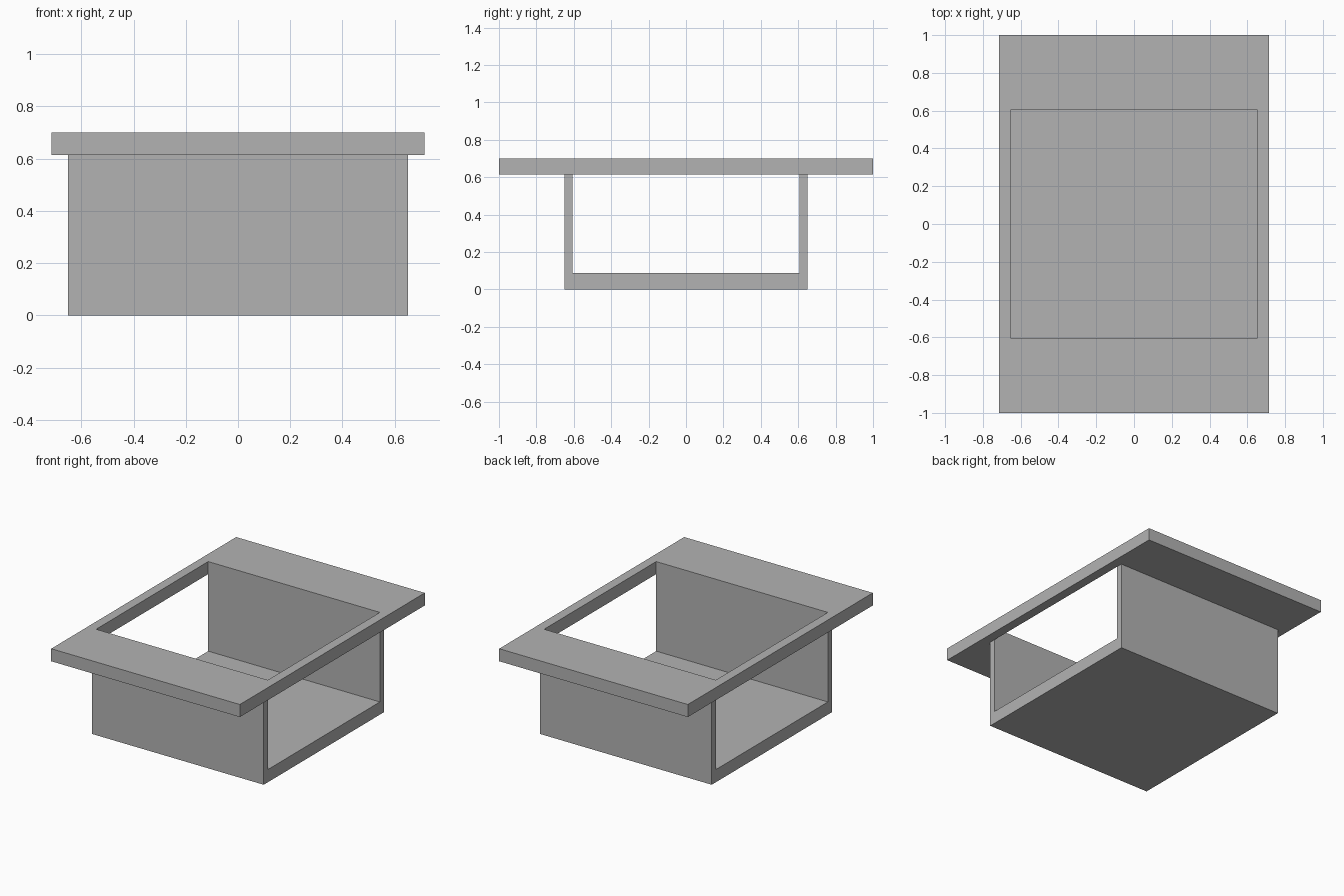
import bpy
import bmesh

cube = bpy.data.objects.get("Cube")
if cube:
    bpy.data.objects.remove(cube, do_unlink=True)

HALF_W, HALF_D = 0.65, 0.65      # trough outside
INNER_D = 0.606                  # inner face of the trough walls
RIM_W, RIM_D = 0.714, 1.0        # rim outside
FLOOR, RIM_Z, TOP = 0.087, 0.614, 0.70

grey = bpy.data.materials.new("plain grey")
grey.use_nodes = True
colour = (0.45, 0.45, 0.45, 1)
grey.diffuse_color = colour
grey.node_tree.nodes["Principled BSDF"].inputs["Base Color"].default_value = colour


def finish(bm, name):
    bmesh.ops.recalc_face_normals(bm, faces=bm.faces[:])
    mesh = bpy.data.meshes.new(name)
    bm.to_mesh(mesh)
    bm.free()
    mesh.materials.append(grey)
    obj = bpy.data.objects.new(name, mesh)
    bpy.context.collection.objects.link(obj)


def extrude(bm, faces, vec):
    geom = bmesh.ops.extrude_face_region(bm, geom=faces)["geom"]
    verts = [g for g in geom if isinstance(g, bmesh.types.BMVert)]
    bmesh.ops.translate(bm, verts=verts, vec=vec)


# U-shaped trough, open at both sides
profile = [(-HALF_D, 0), (HALF_D, 0), (HALF_D, RIM_Z), (INNER_D, RIM_Z),
           (INNER_D, FLOOR), (-INNER_D, FLOOR), (-INNER_D, RIM_Z), (-HALF_D, RIM_Z)]
bm = bmesh.new()
face = bm.faces.new([bm.verts.new((-HALF_W, y, z)) for y, z in profile])
extrude(bm, [face], (2 * HALF_W, 0, 0))
finish(bm, "trough")

# Flat rim with a rectangular opening
bm = bmesh.new()
corners = [(-1, -1), (1, -1), (1, 1), (-1, 1)]
outer = [bm.verts.new((x * RIM_W, y * RIM_D, RIM_Z)) for x, y in corners]
inner = [bm.verts.new((x * HALF_W, y * INNER_D, RIM_Z)) for x, y in corners]
ring = [bm.faces.new((outer[i], outer[i - 3], inner[i - 3], inner[i])) for i in range(4)]
extrude(bm, ring, (0, 0, TOP - RIM_Z))
finish(bm, "rim")
